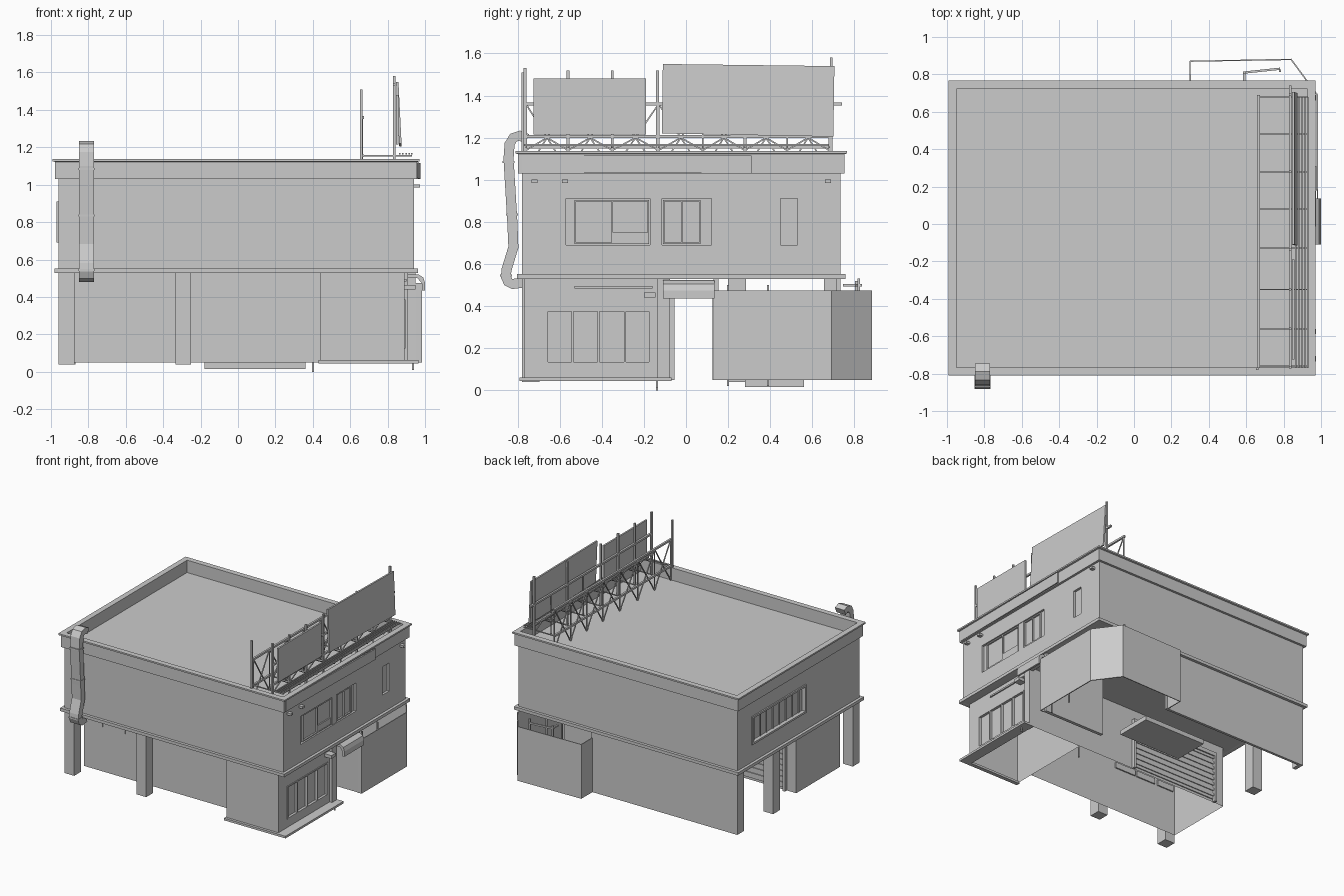
import bpy, bmesh
from mathutils import Vector

if "Cube" in bpy.data.objects:
    bpy.data.objects.remove(bpy.data.objects["Cube"])


def finish(name, bm):
    bmesh.ops.recalc_face_normals(bm, faces=bm.faces)
    me = bpy.data.meshes.new(name)
    bm.to_mesh(me)
    bm.free()
    ob = bpy.data.objects.new(name, me)
    bpy.context.collection.objects.link(ob)
    return ob


def add_box(bm, x, y, z):
    r = bmesh.ops.create_cube(bm, size=1)
    for v in r['verts']:
        v.co = [a[0] + (c + .5) * (a[1] - a[0]) for a, c in zip((x, y, z), v.co)]


def boxes(name, *items):
    bm = bmesh.new()
    for it in items:
        add_box(bm, *it)
    return finish(name, bm)


def bars(name, segs, t=.012):
    """Square bars between pairs of points."""
    bm = bmesh.new()
    for a, b in segs:
        a, b = Vector(a), Vector(b)
        d = b - a
        q = d.to_track_quat('Z', 'Y')
        r = bmesh.ops.create_cube(bm, size=1)
        for v in r['verts']:
            v.co = (a + b) / 2 + q @ Vector((v.co.x * t, v.co.y * t, v.co.z * d.length))
    return finish(name, bm)


def ring(name, x, y, profile):
    """Sweep an (offset, z) profile around a rectangle."""
    bm = bmesh.new()
    rows = [[bm.verts.new(p) for p in ((x[0] - o, y[0] - o, z), (x[1] + o, y[0] - o, z),
                                       (x[1] + o, y[1] + o, z), (x[0] - o, y[1] + o, z))]
            for o, z in profile]
    for i, r in enumerate(rows):
        n = rows[(i + 1) % len(rows)]
        for k in range(4):
            m = (k + 1) % 4
            bm.faces.new((r[k], r[m], n[m], n[k]))
    return finish(name, bm)


def prism(name, pts, axis, a, b):
    """Extrude a 2D outline along axis 0 (x; pts are y,z) or 1 (y; pts are x,z)."""
    bm = bmesh.new()
    mk = lambda p, s: (s, p[0], p[1]) if axis == 0 else (p[0], s, p[1])
    f = bm.faces.new([bm.verts.new(mk(p, a)) for p in pts])
    e = bmesh.ops.extrude_face_region(bm, geom=[f])
    d = Vector((b - a, 0, 0)) if axis == 0 else Vector((0, b - a, 0))
    bmesh.ops.translate(bm, vec=d, verts=[v for v in e['geom'] if isinstance(v, bmesh.types.BMVert)])
    return finish(name, bm)


def cut(ob, *items):
    c = boxes("cutter", *items)
    c.hide_render = True
    m = ob.modifiers.new("cut", 'BOOLEAN')
    m.object, m.operation, m.solver = c, 'DIFFERENCE', 'EXACT'
    bpy.context.view_layer.objects.active = ob
    bpy.ops.object.modifier_apply(modifier="cut")
    bpy.data.objects.remove(c)


def open_ends(ob, z0=.05, z1=.53):
    """Remove the floor and ceiling faces of a hollow room."""
    bm = bmesh.new()
    bm.from_mesh(ob.data)
    gone = [f for f in bm.faces if abs(f.normal.z) > .9 and
            min(abs(f.calc_center_median().z - z) for z in (z0, z1)) < .001]
    bmesh.ops.delete(bm, geom=gone, context='FACES')
    bm.to_mesh(ob.data)
    bm.free()


def frame(name, x, y, z, t, splits=()):
    """Window frame in the yz plane, with mullions at the given y values."""
    its = [(x, y, (z[0], z[0] + t)), (x, y, (z[1] - t, z[1])),
           (x, (y[0], y[0] + t), z), (x, (y[1] - t, y[1]), z)]
    its += [(x, (s - t / 2, s + t / 2), z) for s in splits]
    return boxes(name, *its)


# Upper storey with recessed windows
X, Y = (-.96, .94), (-.78, .735)
upper = boxes("upper_storey", (X, Y, (.53, 1.04)))
cut(upper, ((.922, 1), (-.57, .12), (.69, .91)), ((.922, 1), (.45, .53), (.69, .91)),
    ((-1, -.94), (-.1, .55), (.7, .9)))
frame("wide_window_left_sash", (.915, .934), (-.53, -.175), (.695, .905), .008, (-.35,))
frame("wide_window_right_sash", (.915, .934), (-.11, .07), (.695, .905), .008, (-.02,))
boxes("wide_window_pier", ((.915, .936), (-.17, -.115), (.69, .91)))
boxes("window_unit", ((.915, .932), (-.35, -.18), (.7, .75)))
frame("side_window_frame", (-.97, -.935), (-.11, .56), (.69, .91), .015)
bars("side_window_bars", [((-.942, -.05 + .08 * i, .7), (-.942, -.05 + .08 * i, .9)) for i in range(8)], .009)

# Ledge, cornice and parapet
ring("ledge", X, Y, [(0, .528), (.022, .528), (.022, .552), (-.03, .552), (-.03, .535)])
ring("cornice", X, Y, [(0, 1.03), (.018, 1.03), (.018, 1.122), (.031, 1.125), (.031, 1.137),
                       (-.012, 1.137), (-.012, 1.02)])
panel = prism("loose_cornice_panel", [(-.78, 1.12), (.31, 1.115), (.31, 1.03), (-.78, 1.035)], 0, .951, .961)
for v in panel.data.vertices:
    v.co.x += (v.co.y + .78) * .014
boxes("wall_brackets", *[((.93, .972), (y - .014, y + .014), (.985, 1.002)) for y in (-.72, -.575, .675)])

# Ground floor: hollow recessed room, corner shop, pillars
open_ends(boxes("ground_room", ((-.9, .44), (-.62, -.08), (.05, .53))))
shop = boxes("corner_shop", ((.44, .89), (-.77, -.08), (.05, .53)))
cut(shop, ((.875, 1), (-.66, -.17), (.13, .38)))
open_ends(shop)
frame("shop_window_frame", (.87, .895), (-.665, -.165), (.125, .385), .01, (-.54, -.415, -.29))
boxes("shop_base_trim", ((.43, .965), (-.79, -.76), (.045, .062)), ((.88, .965), (-.79, -.07), (.045, .062)))
boxes("shop_door_post", ((.87, .91), (-.135, -.075), (.05, .53)))
boxes("pillars", *[((x, x + .085), (y, y + .085), (.04, .53))
                   for x, y in ((-.96, -.78), (-.335, -.78), (-.955, .2))])
boxes("clerestory_windows", *[((a, b), (-.626, -.61), (.4, .445))
                              for a, b in ((-.88, -.735), (-.71, -.54), (-.525, -.345))])
boxes("back_wall", ((-.96, .31), (.715, .735), (.05, .53)), ((-.96, -.93), (.655, .735), (.05, .53)))
boxes("passage_wall", ((.42, .95), (.13, .155), (.05, .53)))
boxes("floor_plate", ((-.18, .36), (.28, .56), (.015, .05)))

# Shutter facing the driveway
boxes("shutter", *[((-.8, -.07), (-.085, -.065 if i % 2 else -.072), (.07 + .022 * i, .092 + .022 * i))
                   for i in range(16)])
boxes("shutter_frame", ((-.82, -.05), (-.085, -.055), (.42, .45)),
      ((-.82, -.8), (-.085, -.055), (.05, .43)), ((-.07, -.05), (-.085, -.055), (.05, .43)))

# Yard fence with a chamfered corner, open on top
bm = bmesh.new()
path = [(.95, .13), (.98, .13), (.98, .69), (.84, .88), (.3, .87), (.3, .73)]
cols = [[bm.verts.new((x, y, z)) for z in (.05, .475)] for x, y in path]
for a, b in zip(cols, cols[1:]):
    bm.faces.new((a[0], b[0], b[1], a[1]))
fence = finish("yard_fence", bm)
m = fence.modifiers.new("thickness", 'SOLIDIFY')
m.thickness, m.offset = .008, 0
bars("back_rail", [((.59, .745, .5), (.59, .81, .5)), ((.59, .81, .5), (.78, .83, .5)),
                   ((.59, .81, .4), (.59, .81, .52)), ((.78, .82, .4), (.78, .82, .53))])
bars("ground_pipes", [((.4, -.137, 0), (.4, -.137, .5)), ((.935, -.137, .01), (.935, -.137, .06)),
                      ((.935, .2, .02), (.935, .2, .5)), ((.935, .39, .02), (.935, .39, .5))], .01)

# Curved awning and lamp over the passage
prism("awning", [(.88, .525), (.965, .52), (.99, .505), (1, .475), (1, .435), (.985, .435),
                 (.985, .47), (.96, .5), (.88, .505)], 1, -.11, .135)
boxes("lamp", ((.88, .95), (-.2, -.145), (.44, .465)))
boxes("shop_sign_strip", ((.88, .9), (-.53, -.16), (.483, .495)))

# Bent duct on the front wall
mid = [(-.755, 1.195), (-.79, 1.21), (-.82, 1.2), (-.838, 1.17), (-.843, 1.1), (-.825, .8),
       (-.82, .68), (-.852, .575), (-.856, .54), (-.845, .515), (-.825, .505), (-.77, .512)]
left, right = [], []
for i, p in enumerate(mid):
    t = Vector(mid[min(i + 1, len(mid) - 1)]) - Vector(mid[max(i - 1, 0)])
    n = Vector((-t.y, t.x)).normalized() * .024
    left.append(Vector(p) + n)
    right.append(Vector(p) - n)
prism("duct", left + right[::-1], 0, -.85, -.77)
boxes("duct_bands", *[((-.853, -.767), (y - .028, y + .028), (z, z + .01))
                      for y, z in ((-.843, 1.08), (-.827, .83), (-.855, .54))])

# Billboard frame on the roof
R = 1.04
ys = [-.76, -.56, -.35, -.13, .08, .28, .48, .68]
segs = []
for y in ys:
    segs += [((.665, y, R), (.665, y, 1.36)), ((.835, y, R), (.835, y, 1.36)),
             ((.66, y, 1.155), (.93, y, 1.155))]
for a, b in zip(ys, ys[1:]):
    segs += [((.665, a, R), (.665, b, 1.36)), ((.665, b, R), (.665, a, 1.36))]
    h = (a + b) / 2
    segs += [((.835, a, 1.14), (.835, h, 1.2)), ((.835, h, 1.2), (.835, b, 1.14))]
bars("billboard_truss", segs, .007)
bars("billboard_rails", [((x, -.77, z), (x, .74 if z > 1.3 and x > .8 else .69, z))
                         for x, z in ((.665, 1.36), (.835, 1.36), (.835, 1.205), (.665, 1.155))], .015)
bars("billboard_posts", [((x, y, R), (x, y, z)) for x, y, z in (
    (.66, -.775, 1.51), (.835, -.765, 1.53), (.835, -.56, 1.52), (.835, -.35, 1.52),
    (.835, -.135, 1.52), (.835, .28, 1.54), (.835, .69, 1.58))], .013)
bars("catwalk", [((x, -.77, 1.165), (x, .68, 1.165)) for x in (.865, .882, .899, .916, .93)], .008)

# Billboard panels, the large one leaning back
boxes("small_billboard", ((.845, .858), (-.725, -.19), (1.215, 1.48)))
big = prism("large_billboard", [(-.115, 1.22), (.70, 1.205), (.705, 1.54), (-.11, 1.55)], 0, .845, .858)
for v in big.data.vertices:
    v.co.x += (1.55 - v.co.z) * .05
